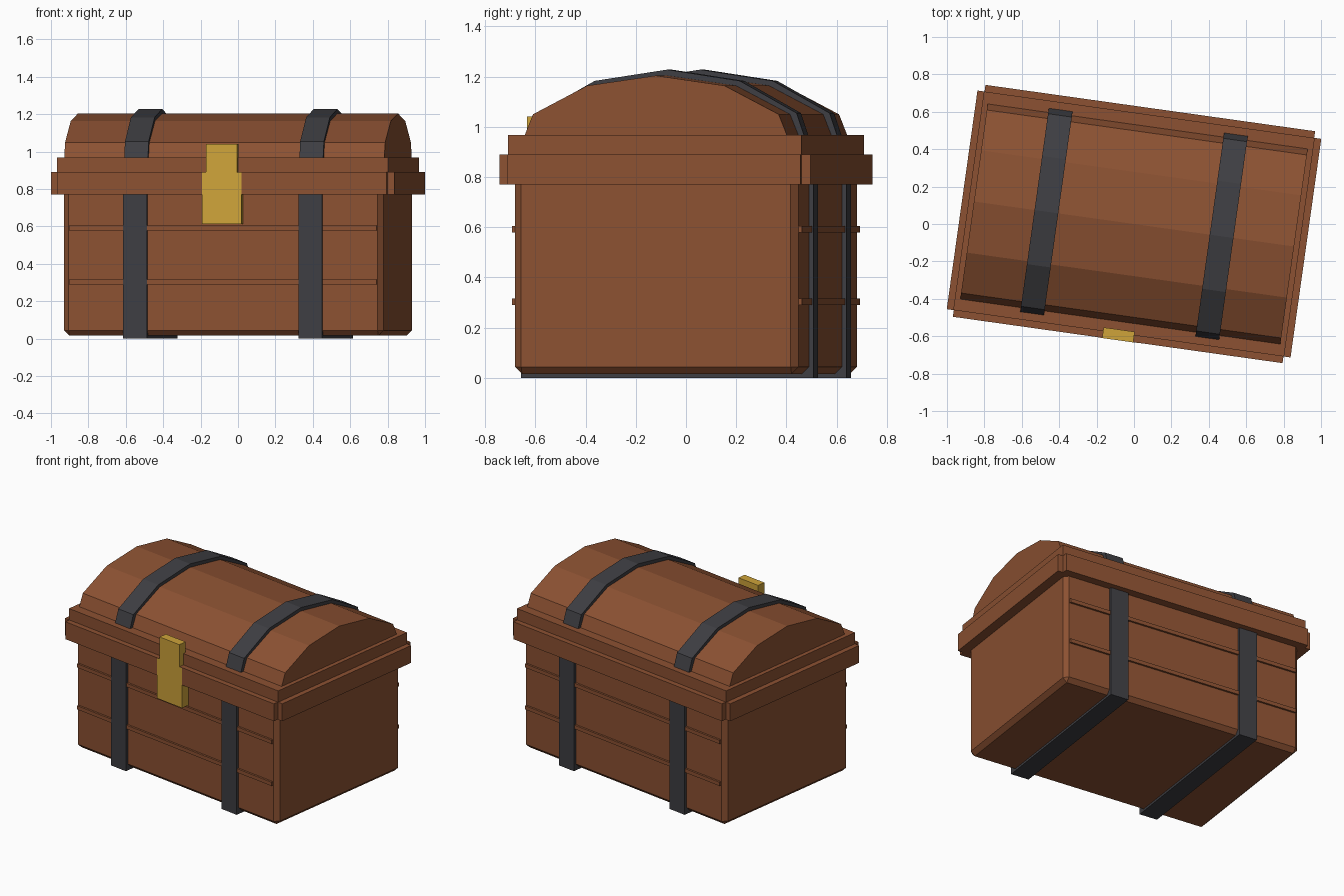
import bpy, bmesh, math
from mathutils import Matrix

if "Cube" in bpy.data.objects:
    bpy.data.objects.remove(bpy.data.objects["Cube"])

TURN = Matrix.Rotation(math.radians(-8), 4, 'Z')   # whole chest sits slightly turned


def material(name, rgb):
    m = bpy.data.materials.new(name)
    m.diffuse_color = (*rgb, 1)
    m.use_nodes = True
    m.node_tree.nodes["Principled BSDF"].inputs["Base Color"].default_value = m.diffuse_color
    return m


WOOD = material("brown_wood", (0.262, 0.083, 0.032))
IRON = material("dark_iron", (0.048, 0.048, 0.055))
GOLD = material("gold", (0.62, 0.37, 0.042))


def finish(name, bm, mat):
    bmesh.ops.recalc_face_normals(bm, faces=bm.faces)
    bm.transform(TURN)
    me = bpy.data.meshes.new(name)
    bm.to_mesh(me)
    bm.free()
    me.materials.append(mat)
    bpy.context.collection.objects.link(bpy.data.objects.new(name, me))


def box(name, x0, x1, y0, y1, z0, z1, mat, bevel=0):
    bm = bmesh.new()
    size = Matrix.Diagonal((x1 - x0, y1 - y0, z1 - z0, 1))
    mid = Matrix.Translation(((x0 + x1) / 2, (y0 + y1) / 2, (z0 + z1) / 2))
    bmesh.ops.create_cube(bm, size=1, matrix=mid @ size)
    if bevel:
        bmesh.ops.bevel(bm, geom=bm.edges[:], offset=bevel, segments=1,
                        affect='EDGES', profile=0.5)
    finish(name, bm, mat)


def arch(name, x0, x1, half, mat):
    """Extrude a mirrored (y, z) half profile along x."""
    profile = half + [(-y, z) for y, z in reversed(half[:-1])]
    bm = bmesh.new()
    face = bm.faces.new([bm.verts.new((x0, y, z)) for y, z in profile])
    ext = bmesh.ops.extrude_face_region(bm, geom=[face])
    verts = [g for g in ext["geom"] if isinstance(g, bmesh.types.BMVert)]
    bmesh.ops.translate(bm, verts=verts, vec=(x1 - x0, 0, 0))
    finish(name, bm, mat)


# body, rim core and faceted lid
box("chest_body", -.862, .862, -.57, .57, .016, .82, WOOD, bevel=.028)
box("rim_core", -.893, .893, -.59, .59, .77, .968, WOOD)
arch("lid", -.864, .864, [(.53, .96), (.494, 1.05), (.276, 1.164), (0, 1.204)], WOOD)

# rim boards, leaving notched corners, and front/back battens
for s, side in ((-1, "front"), (1, "back")):
    y0, y1 = sorted((s * .58, s * .626))
    box(f"rim_board_{side}", -.89, .89, y0, y1, .77, .89, WOOD)
    for level, z in (("low", .303), ("high", .592)):
        y0, y1 = sorted((s * .56, s * .583))
        box(f"batten_{side}_{level}", -.83, .83, y0, y1, z - .013, z + .013, WOOD)
for s, side in ((-1, "left"), (1, "right")):
    x0, x1 = sorted((s * .88, s * .928))
    box(f"rim_board_{side}", x0, x1, -.59, .59, .77, .89, WOOD)
    # iron straps around body and over lid
    c = s * .473
    box(f"body_strap_{side}", c - .064, c + .064, -.588, .588, 0, .8, IRON)
    arch(f"lid_strap_{side}", c - .064, c + .064,
         [(.552, .96), (.52, 1.055), (.292, 1.183), (0, 1.228)], IRON)

# latch
box("latch_plate", -.107, .107, -.627, -.56, .612, .888, GOLD)
box("latch_hasp", -.084, .084, -.6275, -.57, .82, 1.042, GOLD)
